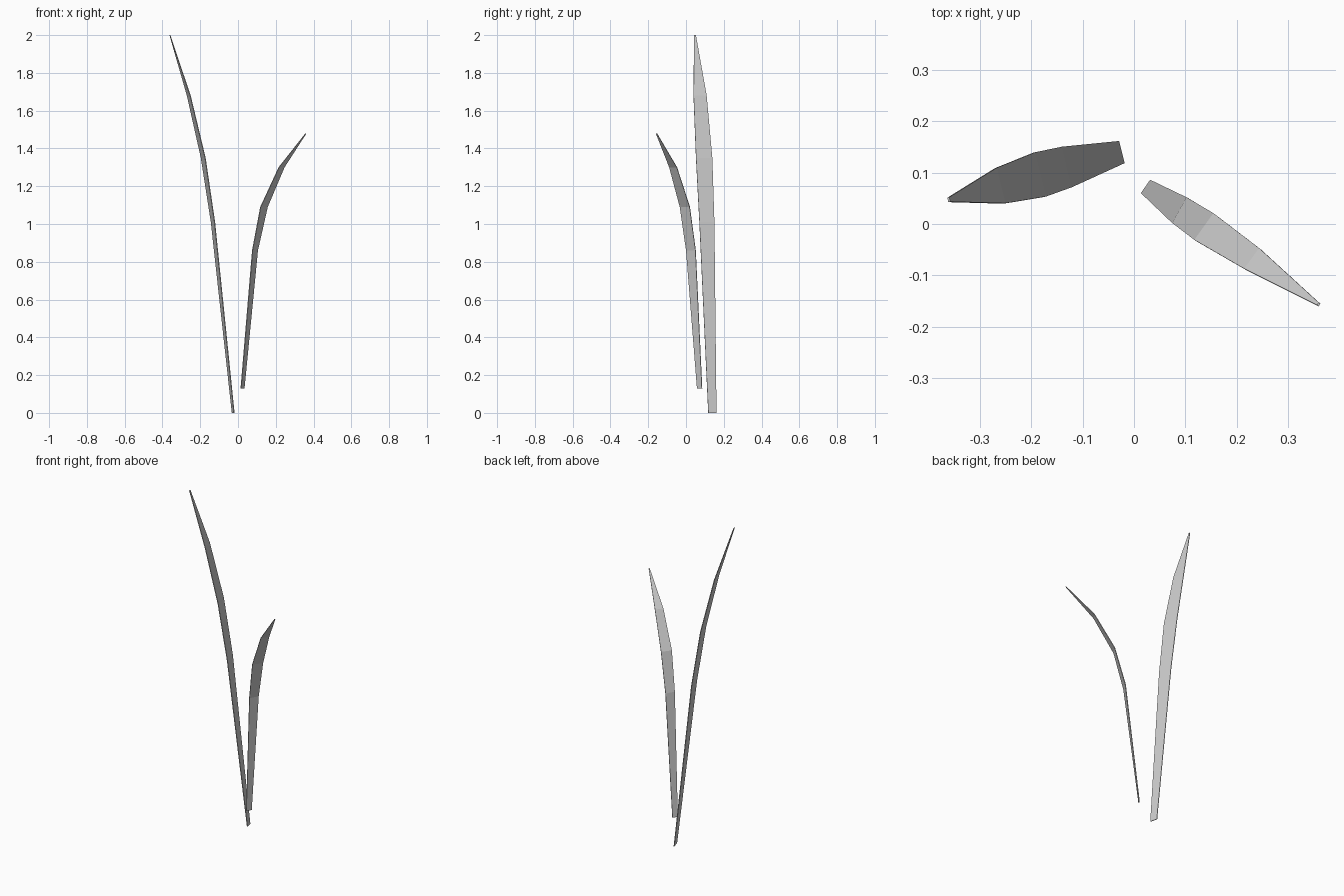
import bpy, bmesh
from mathutils import Vector

if "Cube" in bpy.data.objects:
    bpy.data.objects.remove(bpy.data.objects["Cube"])

THICK = 0.004


def blade(name, sections):
    """Thin closed strip; each section is (z, edge A xy, edge B xy)."""
    pairs = [(Vector((*a, z)), Vector((*b, z))) for z, a, b in sections]
    bm = bmesh.new()
    rings = []
    for i, (a, b) in enumerate(pairs):
        # offset both edges sideways, along the section's horizontal normal
        wide = pairs[min(i, len(pairs) - 2)]
        d = (wide[1] - wide[0]).normalized()
        n = Vector((-d.y, d.x, 0)) * THICK / 2
        rings.append([bm.verts.new(p) for p in (a + n, b + n, b - n, a - n)])
    for lo, hi in zip(rings, rings[1:]):
        for k in range(4):
            j = (k + 1) % 4
            bm.faces.new((lo[k], lo[j], hi[j], hi[k]))
    bm.faces.new(rings[0][::-1])
    bm.faces.new(rings[-1])
    bmesh.ops.recalc_face_normals(bm, faces=bm.faces)
    mesh = bpy.data.meshes.new(name)
    bm.to_mesh(mesh)
    bm.free()
    ob = bpy.data.objects.new(name, mesh)
    bpy.context.collection.objects.link(ob)
    return ob


# tall blade leaning left
blade("tall_grass_blade", [
    (0.00, (-0.031, 0.161), (-0.020, 0.118)),
    (1.01, (-0.142, 0.150), (-0.123, 0.071)),
    (1.35, (-0.195, 0.139), (-0.173, 0.053)),
    (1.68, (-0.269, 0.109), (-0.252, 0.040)),
    (2.00, (-0.361, 0.052), (-0.360, 0.043)),
])

# short blade bending right and forward
blade("short_grass_blade", [
    (0.13, (0.033, 0.085), (0.015, 0.059)),
    (0.86, (0.104, 0.051), (0.076, 0.001)),
    (1.09, (0.156, 0.020), (0.119, -0.032)),
    (1.30, (0.245, -0.048), (0.216, -0.088)),
    (1.48, (0.361, -0.154), (0.358, -0.159)),
])
